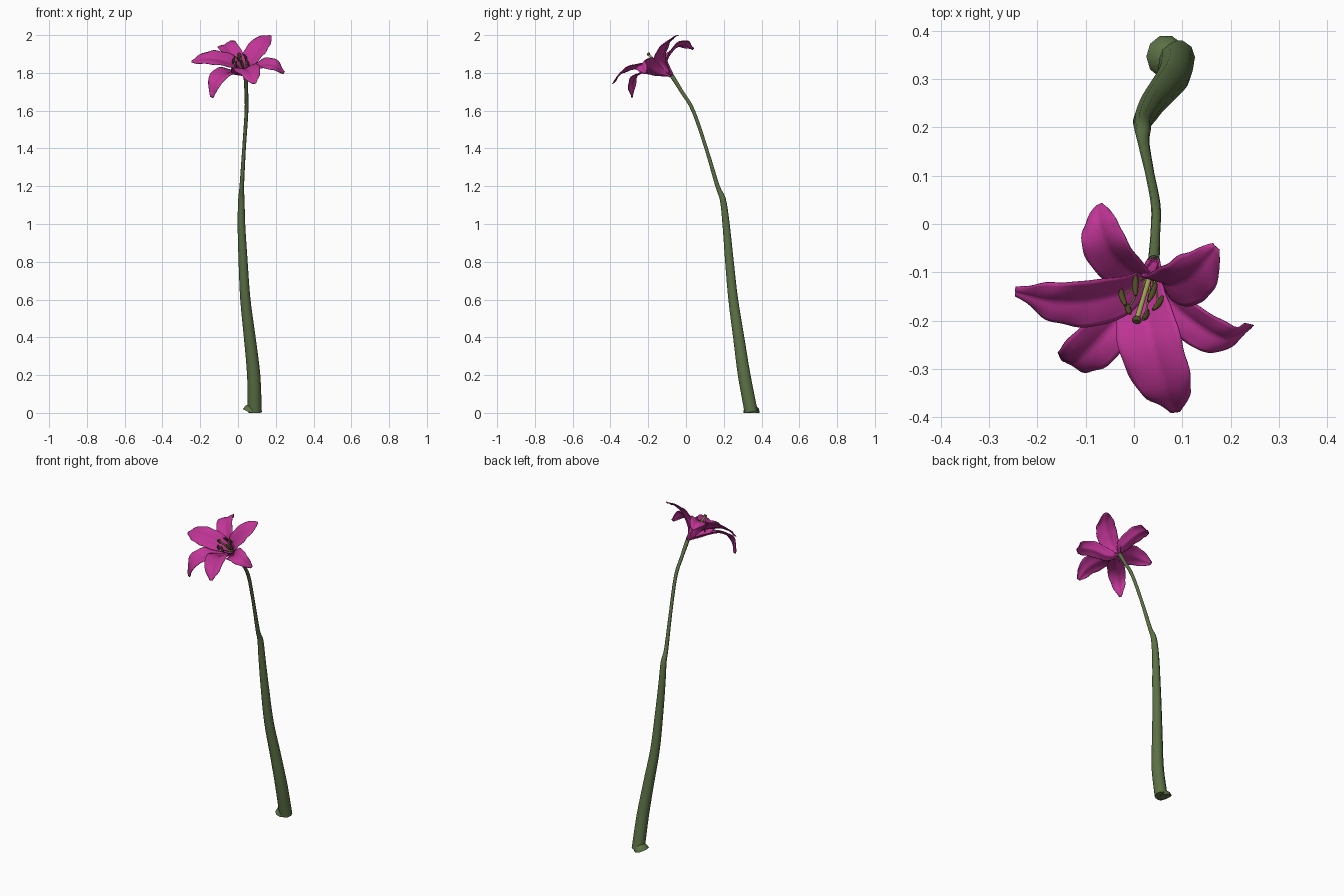
import bpy, math
from mathutils import Vector as V

if "Cube" in bpy.data.objects:
    bpy.data.objects.remove(bpy.data.objects["Cube"])


def material(name, col):
    m = bpy.data.materials.new(name)
    m.diffuse_color = (*col, 1)
    m.use_nodes = True
    m.node_tree.nodes["Principled BSDF"].inputs["Base Color"].default_value = m.diffuse_color
    return m


GREEN = material("stem green", (0.105, 0.165, 0.06))
PINK = material("petal magenta", (0.52, 0.035, 0.30))
BROWN = material("anther brown", (0.085, 0.07, 0.02))
LIME = material("pistil yellow green", (0.36, 0.38, 0.09))


def spline(pts, t):
    # Catmull-Rom through tuples of any length, t in 0..1
    n = len(pts) - 1
    i = min(int(t * n), n - 1)
    f = t * n - i
    p1, p2 = V(pts[i]), V(pts[i + 1])
    p0 = V(pts[i - 1]) if i else p1 * 2 - p2
    p3 = V(pts[i + 2]) if i + 2 <= n else p2 * 2 - p1
    return (p1 * 2 + (p2 - p0) * f + (p0 * 2 - p1 * 5 + p2 * 4 - p3) * f * f
            + (p1 * 3 - p0 - p2 * 3 + p3) * f ** 3) * 0.5


def make(name, verts, faces, mat, angle=50):
    me = bpy.data.meshes.new(name)
    me.from_pydata(verts, [], faces)
    me.materials.append(mat)
    ob = bpy.data.objects.new(name, me)
    bpy.context.collection.objects.link(ob)
    bpy.ops.object.select_all(action='DESELECT')
    ob.select_set(True)
    bpy.context.view_layer.objects.active = ob
    bpy.ops.object.shade_smooth_by_angle(angle=math.radians(angle))
    return ob


def tube(name, pts, radii, mat, sides=10, steps=30, ref=V((1, 0, 0))):
    pts = [V(p) for p in pts]
    verts, faces = [], []
    for k in range(steps + 1):
        t = k / steps
        c = spline(pts, t)
        tan = (spline(pts, min(1, t + .01)) - spline(pts, max(0, t - .01))).normalized()
        b = tan.cross(ref).normalized()
        a = b.cross(tan)
        f = t * (len(radii) - 1)
        i = min(int(f), len(radii) - 2)
        r = radii[i] + (radii[i + 1] - radii[i]) * (f - i)
        for s in range(sides):
            w = 2 * math.pi * s / sides
            p = c + (a * math.cos(w) + b * math.sin(w)) * r
            p.z = max(p.z, 0)
            verts.append(p)
    for k in range(steps):
        for s in range(sides):
            q = (s + 1) % sides
            faces.append((k * sides + s, k * sides + q, (k + 1) * sides + q, (k + 1) * sides + s))
    faces.append(tuple(range(sides))[::-1])
    faces.append(tuple(range(steps * sides, (steps + 1) * sides)))
    return make(name, verts, faces, mat)


# Stem: thick lower sheath, narrowing at the node, then a slim bent neck
tube("stem", [(.089, .345, .004), (.083, .308, .2), (.062, .279, .4), (.039, .25, .6),
              (.027, .23, .8), (.018, .212, 1.0), (.018, .195, 1.13), (.02, .167, 1.2),
              (.032, .107, 1.4), (.045, .038, 1.6), (.044, -.022, 1.7), (.041, -.075, 1.785)],
     [.037, .035, .031, .027, .024, .020, .017, .012, .0095, .010, .010, .012], GREEN, 10, 44)

# Ragged lip at the cut end of the stem
tube("stem_base_lip", [(.066, .346, 0), (.069, .346, .006), (.085, .344, .016)],
     [.045, .044, .036], GREEN, 10, 2)

# Petals: midrib paths from the shared base, half width
BASE = (.041, -.075, 1.783)
AXIS = V((-.1, -.62, .78)).normalized()
PETALS = {
    "petal_back_left": ([(0, -.10, 1.86), (-.05, -.055, 1.93), (-.07, -.005, 1.948), (-.072, .04, 1.925)], .050),
    "petal_back_right": ([(.06, -.12, 1.85), (.1, -.115, 1.915), (.135, -.09, 1.965), (.17, -.047, 1.998)], .060),
    "petal_right": ([(.07, -.15, 1.80), (.13, -.205, 1.84), (.19, -.235, 1.84), (.243, -.212, 1.80)], .048),
    "petal_front": ([(.025, -.165, 1.79), (.037, -.25, 1.82), (.065, -.335, 1.80), (.086, -.388, 1.743)], .067),
    "petal_front_left": ([(-.01, -.165, 1.79), (-.07, -.235, 1.797), (-.12, -.28, 1.755), (-.14, -.285, 1.67)], .052),
    "petal_left": ([(-.01, -.13, 1.835), (-.09, -.155, 1.865), (-.17, -.158, 1.875), (-.245, -.14, 1.86)], .060),
}
WIDTH = [(.012, 0), (.034, 0), (.054, 0), (.060, 0), (.056, 0), (.040, 0), (.009, 0)]
ROWS, COLS = 28, 12
for n, (name, (path, half)) in enumerate(PETALS.items()):
    pts = [BASE] + path
    side = (V(path[-1]) - V(BASE)).cross(AXIS).normalized()
    verts, faces = [], []
    for k in range(ROWS + 1):
        t = k / ROWS
        c = spline(pts, t)
        tan = (spline(pts, min(1, t + .01)) - spline(pts, max(0, t - .01))).normalized()
        nor = side.cross(tan).normalized()
        w = spline(WIDTH, t)[0] / .06 * half
        for j in range(COLS + 1):
            u = j / COLS * 2 - 1
            cup = w * (.55 - .6 * t) * u * u              # funnel-shaped near the base
            bulge = .11 * w * math.sin(math.pi * abs(u))  # lobes beside the midrib groove
            wave = .004 * t * abs(u) ** 3 * math.sin(t * 24 + n * 2 + u * 2)
            edge = 1 + .04 * t * math.sin(t * 31 + n + u * 3)
            verts.append(c + side * (u * w * edge) + nor * (cup + bulge + wave))
    R = COLS + 1
    for k in range(ROWS):
        for j in range(COLS):
            faces.append((k * R + j, k * R + j + 1, (k + 1) * R + j + 1, (k + 1) * R + j))
    ob = make(name, verts, faces, PINK, 60)
    sol = ob.modifiers.new("thickness", 'SOLIDIFY')
    sol.thickness = .003
    sol.offset = 0

# Stamens: six filaments with long anthers around the pistil
P = V((.035, -.10, 1.80))
C = V((.014, -.155, 1.858))
E1 = AXIS.cross(V((1, 0, 0))).normalized()
E2 = AXIS.cross(E1)
for i in range(6):
    w = i * math.pi / 3 + .3
    rad = E1 * math.cos(w) + E2 * math.sin(w)
    tip = C + rad * .036 + AXIS * (.008 * (i % 2))
    tube(f"filament_{i + 1}", [P, (P + tip) / 2 + rad * .004, tip], [.0025, .002, .002], LIME, 6, 6)
    d = (AXIS - rad * .3).normalized()
    tube(f"anther_{i + 1}", [tip - d * .026, tip + rad * .003, tip + d * .026],
         [.003, .006, .0065, .006, .003], BROWN, 8, 8)

# Pistil with a knobbed stigma
T = V((.006, -.197, 1.897))
tube("pistil", [P, (P + T) / 2, T], [.006, .005, .006], LIME, 8, 8)
tube("stigma", [T - AXIS * .004, T + AXIS * .002, T + AXIS * .009], [.005, .010, .010, .006], BROWN, 8, 6)
